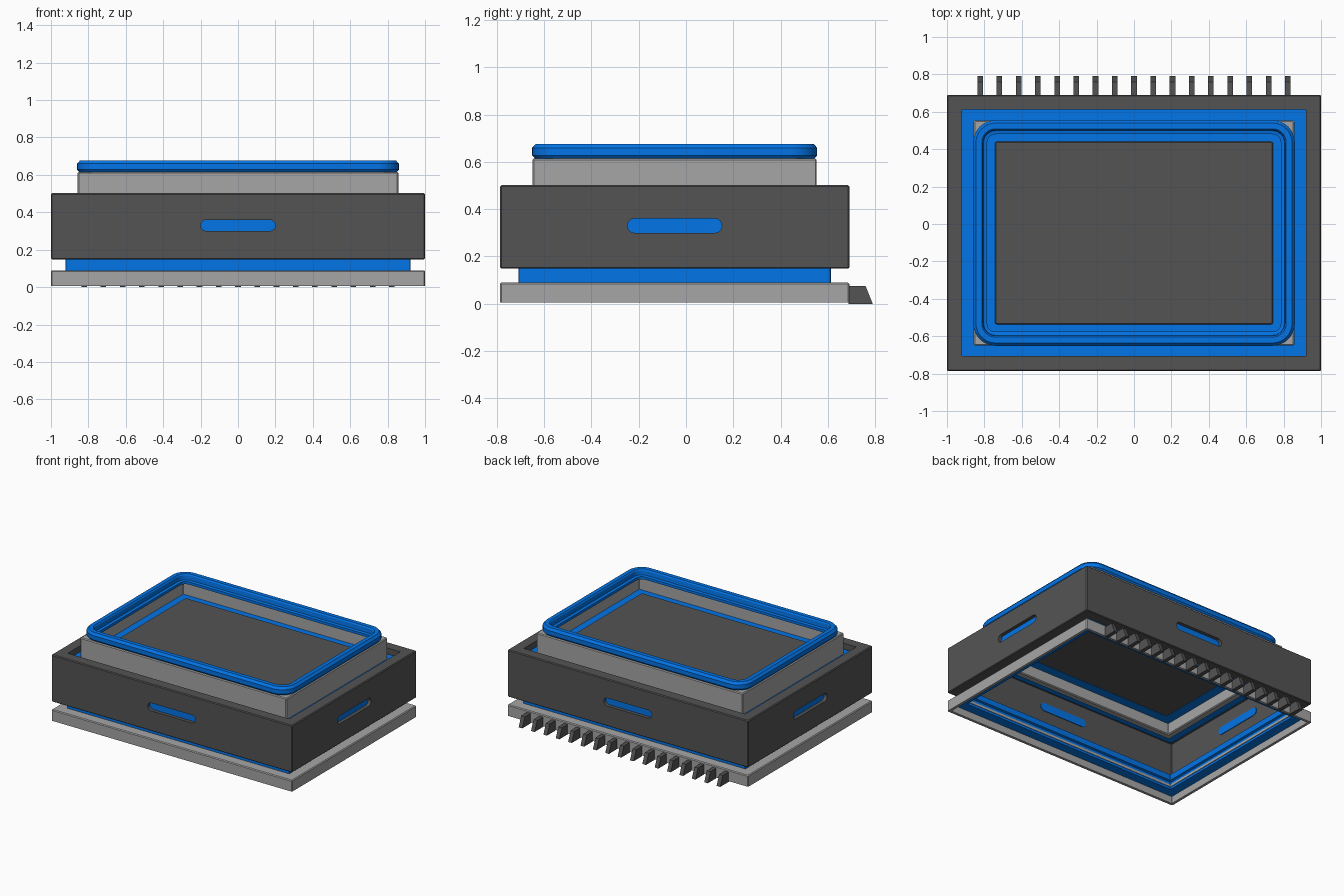
import bpy, bmesh, math
from mathutils import Vector

if "Cube" in bpy.data.objects:
    bpy.data.objects.remove(bpy.data.objects["Cube"], do_unlink=True)

CY = -0.048  # shared centre line of the stacked frames


def material(name, rgb):
    m = bpy.data.materials.new(name)
    m.use_nodes = True
    m.diffuse_color = (*rgb, 1)
    m.node_tree.nodes["Principled BSDF"].inputs["Base Color"].default_value = (*rgb, 1)
    return m


DARK = material("charcoal", (0.088, 0.088, 0.088))
GREY = material("mid grey", (0.38, 0.38, 0.38))
BLUE = material("bright blue", (0.001, 0.18, 0.82))


def finish(name, bm, mat):
    bmesh.ops.recalc_face_normals(bm, faces=bm.faces[:])
    mesh = bpy.data.meshes.new(name)
    bm.to_mesh(mesh)
    bm.free()
    mesh.materials.append(mat)
    ob = bpy.data.objects.new(name, mesh)
    bpy.context.collection.objects.link(ob)
    return ob


def rounded_rect(hx, hy, r, segs):
    pts = []
    for q, (sx, sy) in enumerate([(1, 1), (-1, 1), (-1, -1), (1, -1)]):
        for i in range(segs + 1):
            a = (q + i / segs) * math.pi / 2
            pts.append((sx * (hx - r) + r * math.cos(a), sy * (hy - r) + r * math.sin(a) + CY))
    return pts


def sweep(name, hx, hy, profile, mat, r=0.006, segs=1):
    """Closed (inset, z) profile carried round a rounded rectangle."""
    bm = bmesh.new()
    loops = [[bm.verts.new((x, y, z))
              for x, y in rounded_rect(hx - d, hy - d, max(r - d, 0.003), segs)]
             for d, z in profile]
    for a, b in zip(loops, loops[1:] + loops[:1]):
        for i in range(len(a)):
            j = (i + 1) % len(a)
            bm.faces.new((a[i], a[j], b[j], b[i]))
    return finish(name, bm, mat)


def wall(t, z0, z1, c=0.006):
    """Rectangular wall section with chamfered edges."""
    return [(0, z0 + c), (0, z1 - c), (c, z1), (t - c, z1),
            (t, z1 - c), (t, z0 + c), (t - c, z0), (c, z0)]


def extrude(name, pts, vec, mat):
    bm = bmesh.new()
    face = bm.faces.new([bm.verts.new(p) for p in pts])
    new = bmesh.ops.extrude_face_region(bm, geom=[face])["geom"]
    bmesh.ops.translate(bm, vec=Vector(vec),
                        verts=[v for v in new if isinstance(v, bmesh.types.BMVert)])
    return finish(name, bm, mat)


def stadium(name, axis, start, depth, mat, half=0.2, r=0.03, z=0.33):
    """Round-ended slot shape pushed along the x or y axis."""
    pts = []
    for s in (1, -1):
        for i in range(9):
            a = math.pi * (i / 8 - 0.5)
            u = s * (half - r + r * math.cos(a))
            w = z + s * r * math.sin(a)
            pts.append((u, start, w) if axis == "y" else (start, u + CY, w))
    return extrude(name, pts, (0, depth, 0) if axis == "y" else (depth, 0, 0), mat)


# Base: thin skirt with an inward ledge on top
sweep("base_frame", 1.0, 0.739,
      [(0, 0.006), (0, 0.084), (0.006, 0.09), (0.1, 0.09), (0.1, 0.072),
       (0.02, 0.072), (0.02, 0.006)], GREY)

# Row of fins along the back of the base
for i in range(17):
    x = (i - 8) * 0.1028
    extrude(f"fin_{i + 1}",
            [(x - 0.015, y, z) for y, z in
             [(0.688, 0), (0.79, 0), (0.76, 0.075), (0.688, 0.075)]],
            (0.03, 0, 0), DARK)

# Lower seal: a flange under the base ledge and a collar reaching into the body
sweep("lower_seal", 0.975, 0.713,
      [(0, 0.055), (0, 0.071), (0.052, 0.071), (0.052, 0.158), (0.085, 0.158),
       (0.085, 0.115), (0.07, 0.11), (0.07, 0.055)], BLUE)

# Body: walls with inward ledges at top and bottom, grip slots on all four sides
body = sweep("body", 1.0, 0.739,
             [(0, 0.154), (0, 0.496), (0.006, 0.502), (0.08, 0.502), (0.08, 0.457),
              (0.035, 0.457), (0.035, 0.17), (0.08, 0.17), (0.08, 0.149), (0.005, 0.149)],
             DARK)
for axis in "xy":
    cutter = stadium("slot_cutter", axis, -1.5, 3, DARK)
    cutter.hide_render = True
    mod = body.modifiers.new("slot", "BOOLEAN")
    mod.object = cutter
    mod.solver = "EXACT"
    bpy.context.view_layer.objects.active = body
    bpy.ops.object.modifier_apply(modifier=mod.name)
    bpy.data.objects.remove(cutter, do_unlink=True)

# Blue inserts closing the slots near the inner side of the wall
inset, thick = 0.026, 0.014
stadium("front_slot_insert", "y", CY - 0.739 + inset, thick, BLUE)
stadium("back_slot_insert", "y", CY + 0.739 - inset, -thick, BLUE)
stadium("left_slot_insert", "x", 1 - inset, -thick, BLUE)
stadium("right_slot_insert", "x", -1 + inset, thick, BLUE)

# Upper frame with blue flanges outside and inside it
sweep("upper_frame", 0.857, 0.601, wall(0.05, 0.41, 0.615), GREY)
sweep("outer_flange", 0.922, 0.66,
      [(0, 0.43), (0, 0.456), (0.07, 0.456), (0.07, 0.43)], BLUE)
sweep("inner_flange", 0.82, 0.565,
      [(0, 0.495), (0, 0.515), (0.085, 0.515), (0.085, 0.495)], BLUE)

# Panel
panel = extrude("panel", [(x, y, 0.497) for x, y in rounded_rect(0.743, 0.488, 0.006, 1)],
                (0, 0, 0.031), DARK)
bevel = panel.modifiers.new("edge", "BEVEL")
bevel.width = 0.005
bevel.segments = 1

# Top gasket: rounded ring with chamfered rim and an inner lip
gasket = sweep("top_gasket", 0.86, 0.603,
               [(0.014, 0.612), (0, 0.628), (0, 0.66), (0.015, 0.677), (0.046, 0.677),
                (0.053, 0.668), (0.056, 0.636), (0.075, 0.632), (0.075, 0.612)],
               BLUE, r=0.12, segs=8)
bpy.ops.object.select_all(action="DESELECT")
gasket.select_set(True)
bpy.context.view_layer.objects.active = gasket
bpy.ops.object.shade_smooth_by_angle(angle=math.radians(30))
